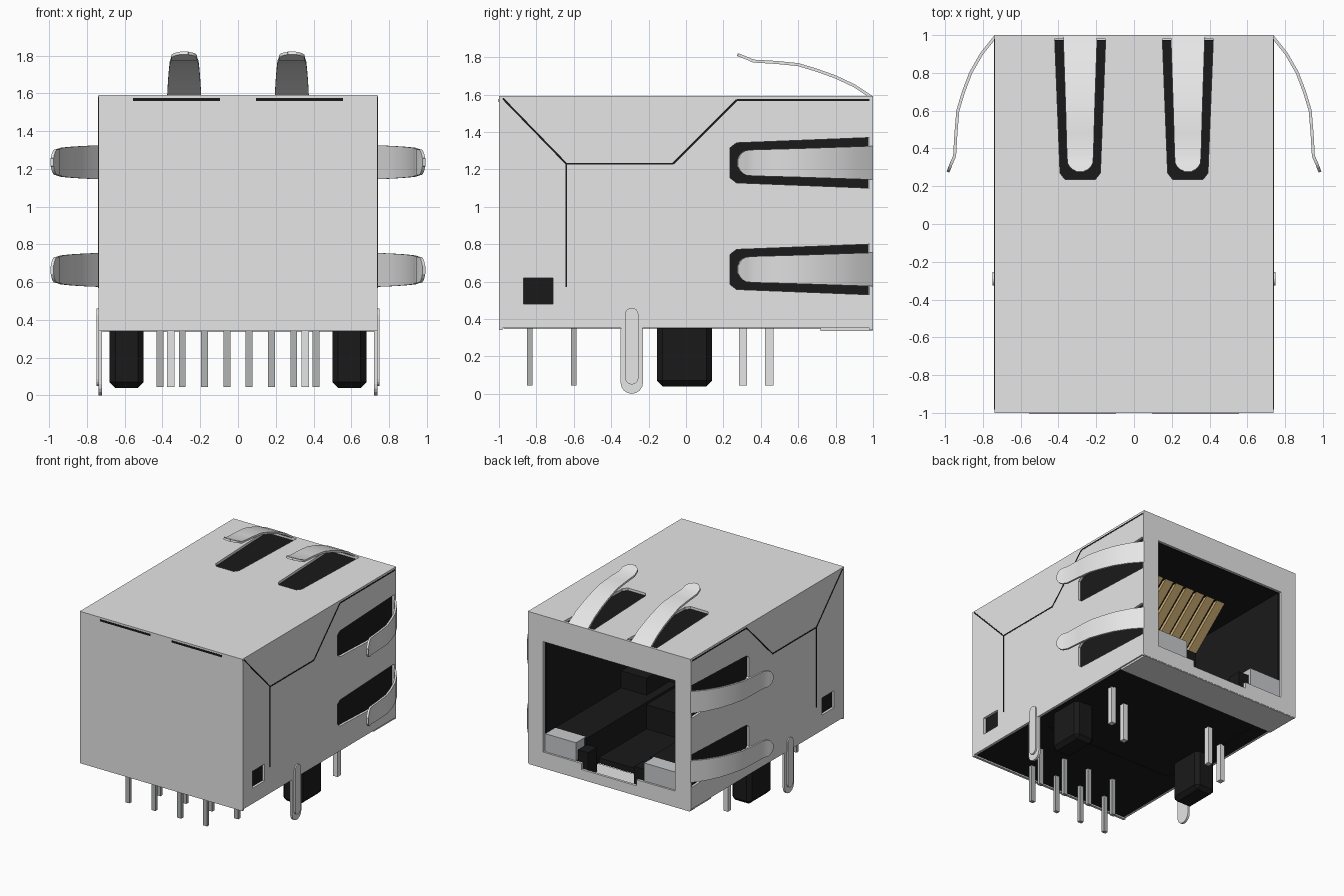
import bpy, bmesh, math
from mathutils import Vector

if "Cube" in bpy.data.objects:
    bpy.data.objects.remove(bpy.data.objects["Cube"])


def material(name, r, g, b):
    m = bpy.data.materials.new(name)
    m.diffuse_color = (r, g, b, 1)
    m.use_nodes = True
    m.node_tree.nodes["Principled BSDF"].inputs["Base Color"].default_value = m.diffuse_color
    return m


STEEL = material("shield steel", 0.79, 0.79, 0.79)
BLACK = material("black plastic", 0.010, 0.010, 0.010)
TIN = material("signal pin tin", 0.45, 0.46, 0.46)
BRIGHT = material("bright pin", 0.79, 0.79, 0.79)
GOLD = material("contact gold", 0.62, 0.43, 0.18)
LENS = material("grey lens", 0.58, 0.59, 0.60)


def finish(name, bm, mat):
    bmesh.ops.recalc_face_normals(bm, faces=bm.faces[:])
    me = bpy.data.meshes.new(name)
    bm.to_mesh(me)
    bm.free()
    me.materials.append(mat)
    ob = bpy.data.objects.new(name, me)
    bpy.context.collection.objects.link(ob)
    return ob


def box(name, x0, x1, y0, y1, z0, z1, mat, bevel=0):
    bm = bmesh.new()
    bmesh.ops.create_cube(bm, size=1)
    for v in bm.verts:
        v.co = Vector(((x0 + x1) / 2 + v.co.x * (x1 - x0),
                       (y0 + y1) / 2 + v.co.y * (y1 - y0),
                       (z0 + z1) / 2 + v.co.z * (z1 - z0)))
    if bevel:
        bmesh.ops.bevel(bm, geom=bm.edges[:], offset=bevel, segments=1, affect='EDGES')
    return finish(name, bm, mat)


def plate(name, loops, place, thick, mat):
    """Flat plate: first loop is the outline, the others are holes."""
    bm = bmesh.new()
    for loop in loops:
        vs = [bm.verts.new(place(u, v, 0)) for u, v in loop]
        for i in range(len(vs)):
            bm.edges.new((vs[i - 1], vs[i]))
    bmesh.ops.triangle_fill(bm, use_beauty=True, edges=bm.edges[:])
    res = bmesh.ops.extrude_face_region(bm, geom=bm.faces[:])
    shift = place(0, 0, thick) - place(0, 0, 0)
    bmesh.ops.translate(bm, vec=shift,
                        verts=[g for g in res["geom"] if isinstance(g, bmesh.types.BMVert)])
    return finish(name, bm, mat)


def rect(u0, u1, v0, v1):
    return [(u0, v0), (u1, v0), (u1, v1), (u0, v1)]


def stadium(u, r, v0, v1, n=8):
    low = [(u - r * math.cos(math.pi * i / n), v0 + r - r * math.sin(math.pi * i / n)) for i in range(n + 1)]
    high = [(u + r * math.cos(math.pi * i / n), v1 - r + r * math.sin(math.pi * i / n)) for i in range(n + 1)]
    return low + high


def slot(c):
    """Finger window as (y, across) points around centre c."""
    return [(0.98, c - .135), (0.98, c + .135), (0.27, c + .107), (0.235, c + .08),
            (0.235, c - .08), (0.27, c - .107)]


def finger(name, offs, place):
    """Sprung strip bending outward, with a rounded tip; place(y, across, out)."""
    path = list(zip((.995, .9, .8, .7, .6, .48, .36), offs))
    ends = offs[-1]
    rows = [(y, o, .09 - .02 * i / 6) for i, (y, o) in enumerate(path)]
    for k in range(1, 6):
        a = math.pi / 2 * k / 5
        rows.append((.34 - .065 * math.sin(a), ends + .01 + .025 * math.sin(a), .07 * max(math.cos(a), .3)))
    bm = bmesh.new()
    prev = None
    for y, o, w in rows:
        cur = [bm.verts.new(place(y, d, o)) for d in (-w, w)]
        if prev:
            bm.faces.new((prev[0], prev[1], cur[1], cur[0]))
        prev = cur
    ob = finish(name, bm, STEEL)
    sol = ob.modifiers.new("thickness", 'SOLIDIFY')
    sol.thickness = .016
    sol.offset = 0
    bpy.context.view_layer.objects.active = ob
    ob.select_set(True)
    bpy.ops.object.modifier_apply(modifier=sol.name)
    bpy.ops.object.shade_smooth_by_angle(angle=math.radians(35))
    ob.select_set(False)


SIDE_OFF = (-.008, .068, .125, .163, .193, .203, .21)
TOP_OFF = (-.008, .055, .102, .138, .168, .18, .187)

# Shield top, rear wall and the framed face around the port
plate("shield_top", [rect(-.74, .74, -1, 1)] + [[(x, y) for y, x in slot(c)] for c in (-.285, .285)],
      lambda u, v, w: Vector((u, v, 1.592 - w)), .02, STEEL)
box("shield_rear_wall", -.739, .739, -1, -.98, .342, 1.575, STEEL)
port = [(-.6, 1.38), (.6, 1.38), (.6, .47), (.25, .47), (.25, .42), (-.25, .42), (-.25, .47), (-.6, .47)]
plate("shield_port_face", [rect(-.739, .739, .342, 1.575), port],
      lambda u, v, w: Vector((u, 1 - w, v)), .02, STEEL)
box("shield_bottom_lip", -.73, .73, .72, .998, .336, .352, STEEL)
for c in (-.285, .285):
    finger("top_finger", TOP_OFF, lambda y, d, o: Vector((c + d, y, 1.592 + o)))

# Rear top-edge slits
for x in (-.325, .325):
    box("rear_slit", x - .23, x + .23, -1.003, -.99, 1.56, 1.576, BLACK)

# Mirrored side parts
seam = [(-.98, 1.58), (-.64, 1.23), (-.07, 1.23), (.27, 1.57), (.98, 1.57)]
for s in (1, -1):
    def side(u, v, w):
        return Vector((s * (.74 - w), u, v))

    def outside(u, v, w):
        return Vector((s * (.738 + w), u, v))
    # side sheet in three pieces, one window in each
    for outline, hole in ((rect(-.995, .15, .353, 1.58), rect(-.87, -.71, .48, .62)),
                          (rect(.15, .995, .353, .95), slot(.665)),
                          (rect(.15, .995, .95, 1.58), slot(1.235))):
        plate("shield_side", [outline, hole], side, .02, STEEL)
    for z in (1.235, .665):
        finger("side_finger", SIDE_OFF, lambda y, d, o: Vector((s * (.74 + o), y, z + d)))
    # folded-sheet seams
    for (a, b), (c, d) in list(zip(seam, seam[1:])) + [((-.64, 1.23), (-.64, .57))]:
        n = Vector((b - d, c - a)).normalized() * .005
        plate("side_seam", [[(a + n.x, b + n.y), (c + n.x, d + n.y), (c - n.x, d - n.y), (a - n.x, b - n.y)]],
              outside, .004, BLACK)
    # ground tab with pressed ridge
    plate("ground_tab", [stadium(-.29, .06, 0, .40)], outside, -.018, STEEL)
    plate("ground_tab_ridge", [stadium(-.29, .036, .05, .46)], outside, .012, STEEL)
    # plastic housing side, ledge, latch post, lens and board peg
    xs = lambda a, b: sorted((s * a, s * b))
    box("housing_side", *xs(.59, .718), -.975, .975, .35, 1.57, BLACK)
    box("housing_ledge", *xs(.29, .60), -.4, .88, .355, .62, BLACK)
    box("latch_post", *xs(.21, .30), .86, .975, .36, .56, BLACK)
    box("indicator_lens", *xs(.31, .592), .86, .988, .472, .62, LENS)
    box("board_peg", *xs(.50, .68), -.155, .14, .04, .40, BLACK, .03)

# Plastic housing core
box("housing_roof", -.60, .60, -.9, .975, 1.38, 1.57, BLACK)
box("housing_rear_block", -.60, .60, -.975, -.3, .35, 1.57, BLACK)
box("housing_channel_floor", -.30, .30, -.4, .72, .355, .40, BLACK)
box("housing_step", -.30, .30, -.35, .1, .39, .6, BLACK)
box("housing_corner_block", .36, .595, -.35, 0, .6, .76, BLACK)

# Eight sloping contacts and eight staggered signal pins
for i in range(8):
    x = -.35 + .1 * i
    plate("contact", [[(.62, 1.40), (.58, 1.40), (-.1, .83), (-.08, .80)]],
          lambda u, v, w: Vector((x - .037 + w, u, v)), .074, GOLD)
    px = -.413 + .118 * i
    py = -.835 if i % 2 == 0 else -.6
    box("signal_pin", px - .018, px + .018, py - .014, py + .014, .045, .37, TIN)

# Indicator pins
for x, y in ((.59, .445), (.355, .305), (-.355, .445), (-.59, .305)):
    box("indicator_pin", x - .02, x + .02, y - .022, y + .022, .045, .37, BRIGHT)
